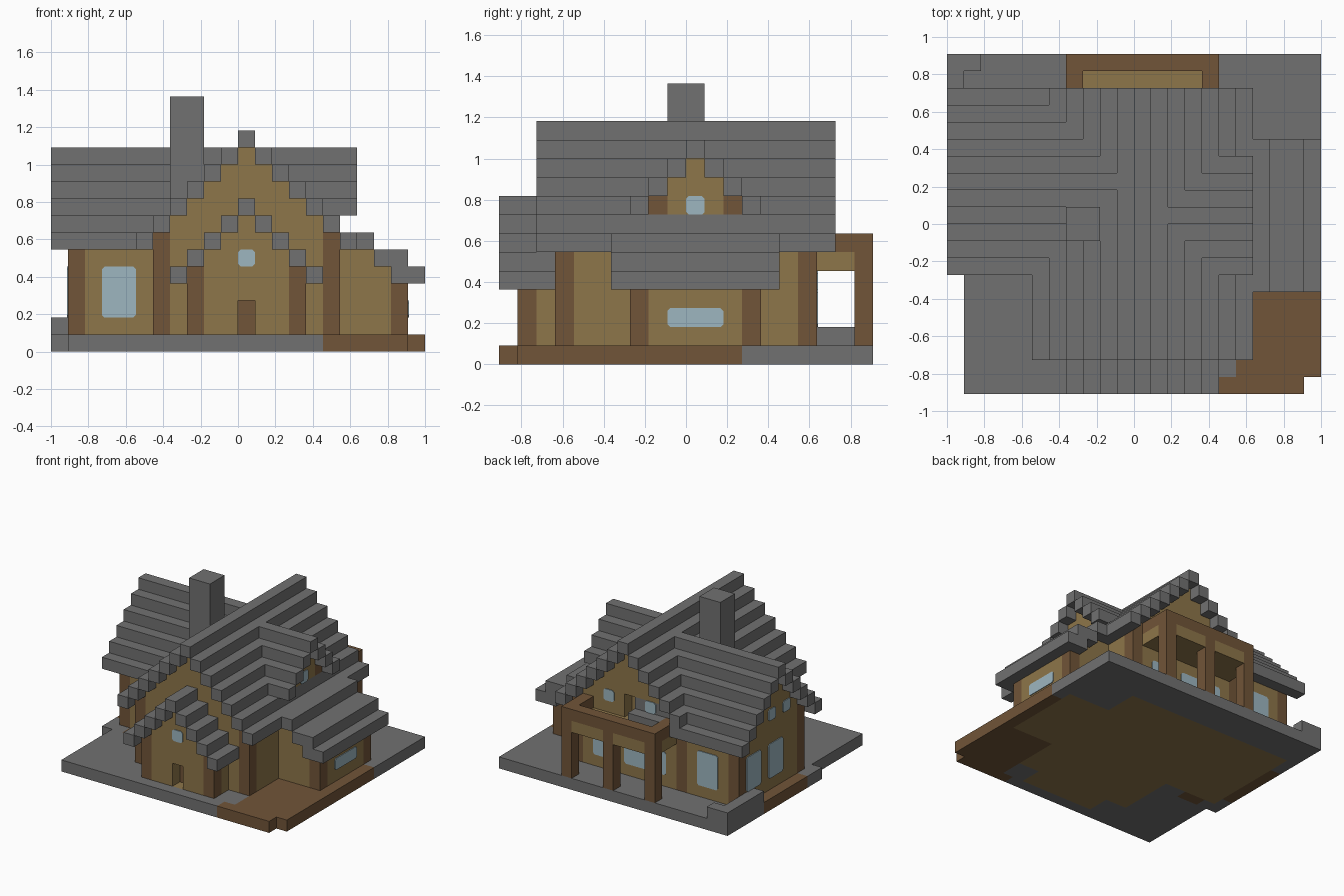
import bpy
import bmesh
from mathutils import Vector

cube = bpy.data.objects.get("Cube")
if cube:
    bpy.data.objects.remove(cube)

U = 1 / 11  # size of one building block


def material(name, rgb):
    m = bpy.data.materials.new(name)
    m.use_nodes = True
    m.diffuse_color = (*rgb, 1)
    m.node_tree.nodes["Principled BSDF"].inputs["Base Color"].default_value = (*rgb, 1)
    return m


MATS = {
    "stone": material("grey stone", (0.165, 0.165, 0.165)),
    "timber": material("brown timber", (0.165, 0.09, 0.04)),
    "plaster": material("tan plaster", (0.27, 0.18, 0.068)),
    "glass": material("pale blue glass", (0.34, 0.47, 0.53)),
}
SLOTS = list(MATS)
blocks = {}  # cell -> (part, colour)


def put(part, colour, xs, ys, zs):
    for x in xs:
        for y in ys:
            for z in zs:
                blocks[x, y, z] = (part, colour)


def span(a, b):
    return range(a, b)


def finish(name, bm):
    mesh = bpy.data.meshes.new(name)
    bm.to_mesh(mesh)
    bm.free()
    for m in MATS.values():
        mesh.materials.append(m)
    bpy.context.collection.objects.link(bpy.data.objects.new(name, mesh))


# Gables: ridge axis, ridge cell, ridge top, reach to the eaves, start, end, overhangs
GABLES = [
    ("y", 0, 13, 6, -8, 8, 1, 1),     # main house
    ("x", 2, 12, 5, -11, 0, 1, 0),    # left wing
    ("x", 0, 12, 3, 1, 7, 0, 1),      # right dormer
    ("y", 0, 9, 4, -10, -7, 1, 0),    # front porch
]


def gable_cells(gable, roof):
    axis, centre, top, reach, lo, hi, over_lo, over_hi = gable
    if not roof:
        reach, lo, hi = reach - 1, lo + over_lo, hi - over_hi
    for side in range(-reach, reach + 1):
        t = top - abs(side)
        for along in range(lo, hi):
            for z in ([t - 1] if roof else range(1, t - 1)):
                yield (centre + side, along, z) if axis == "y" else (along, centre + side, z)


# Walls
for g in GABLES:
    for c in gable_cells(g, False):
        blocks[c] = ("walls", "plaster")
for x, top in ((6, 6), (7, 6), (8, 5), (9, 4)):
    put("walls", "plaster", [x], span(-3, 4), span(1, top))
footprint = {(x, y) for x, y, z in blocks}

# Corner posts
for xs, ys, z0, z1 in (
    ((-5, 5), (-7, 6), 1, 7),
    ((-3, 3), (-9,), 1, 5),
    ((-10,), (-2, 6), 1, 7),
    ((9,), (-3, 3), 1, 4),
    ((5,), (-2, 2), 7, 9),
):
    put("corner_posts", "timber", xs, ys, span(z0, z1))

# Stepped roofs
for g in GABLES:
    for c in gable_cells(g, True):
        blocks[c] = ("roof", "stone")
for x, z in ((7, 6), (8, 5), (9, 5), (9, 4), (10, 4)):
    put("roof", "stone", [x], span(-4, 5), [z])

# Chimney
put("chimney", "stone", span(-4, -2), span(-1, 1), span(7, 15))

# Recessed doors, front and balcony
put("front_door", "timber", [0], [-8], span(1, 3))
put("balcony_door", "plaster", [0], [5], span(6, 8))
for z in (1, 2):
    del blocks[0, -9, z]
for z in (6, 7):
    del blocks[0, 6, z]

# Rear balcony: floor, railing and posts
put("balcony_floor", "plaster", span(-4, 5), span(7, 10), [5])
put("balcony_rail", "timber", span(-4, 5), [9], [6])
put("balcony_rail", "timber", (-4, 4), span(7, 9), [6])
put("balcony_posts", "timber", (-4, 0, 4), [9], span(1, 7))


# Ground slab with wooden decking
def ground_colour(x, y):
    if (x, y) in footprint:
        return "plaster"
    deck_start = 5 if y == -10 else 6
    if x >= deck_start and y < 3:
        return "timber"
    if x == -11 and -1 <= y < 5 or y == -3 and x in (-9, -8):
        return "timber"
    return "stone"


for x in span(-11, 11):
    for y in span(-10, 10):
        if (x, y) != (10, -10) and (x > -11 or y >= -3):
            put("ground_slab", ground_colour(x, y), [x], [y], [0])

# Low garden wall at the rear left corner
put("garden_wall", "stone", [-11], span(5, 10), [1])
put("garden_wall", "stone", [-10], [9], [1])


# Turn the blocks of one part into a mesh with only its exposed faces
def build_part(part):
    bm = bmesh.new()
    for cell, (owner, colour) in blocks.items():
        if owner != part:
            continue
        centre = Vector(cell) + Vector((0.5, 0.5, 0.5))
        for axis in range(3):
            for sign in (-1, 1):
                n = Vector((0, 0, 0))
                n[axis] = sign
                if tuple(int(c + d) for c, d in zip(cell, n)) in blocks:
                    continue
                a = Vector((0, 0, 0))
                a[(axis + 1) % 3] = 0.5
                b = n.cross(a)
                mid = centre + n / 2
                f = bm.faces.new([bm.verts.new((mid + v) * U)
                                  for v in (-a - b, a - b, a + b, b - a)])
                f.material_index = SLOTS.index(colour)
    bmesh.ops.remove_doubles(bm, verts=bm.verts, dist=0.001)
    bmesh.ops.dissolve_limit(bm, angle_limit=0.02, verts=bm.verts,
                             edges=bm.edges, delimit={"MATERIAL"})
    finish(part, bm)


for part in sorted({p for p, c in blocks.values()}):
    build_part(part)


# Window panes: thin plates with clipped corners
def window(name, axis, sign, plane, a0, a1, z0, z1):
    cut = 0.15
    outline = [(a0 + cut, z0), (a1 - cut, z0), (a1, z0 + cut), (a1, z1 - cut),
               (a1 - cut, z1), (a0 + cut, z1), (a0, z1 - cut), (a0, z0 + cut)]
    bm = bmesh.new()
    p = plane * U
    verts = [bm.verts.new((p, a * U, z * U) if axis == "x" else (a * U, p, z * U))
             for a, z in outline]
    face = bm.faces.new(verts)
    push = Vector((sign, 0, 0) if axis == "x" else (0, sign, 0)) * 0.006
    out = bmesh.ops.extrude_face_region(bm, geom=[face])
    bmesh.ops.translate(bm, vec=push,
                        verts=[v for v in out["geom"] if isinstance(v, bmesh.types.BMVert)])
    bmesh.ops.recalc_face_normals(bm, faces=bm.faces)
    for f in bm.faces:
        f.material_index = SLOTS.index("glass")
    finish(name, bm)


window("left_wing_front_window", "y", -1, -2, -8, -6, 2, 5)
window("left_wing_back_window", "y", 1, 7, -8, -6, 2, 5)
window("porch_gable_window", "y", -1, -9, 0, 1, 5, 6)
window("right_wing_window", "x", 1, 10, -1, 2, 2, 3)
window("dormer_window", "x", 1, 6, 0, 1, 8, 9)
window("left_side_rear_window", "x", -1, -10, 4, 6, 2, 5)
window("left_side_front_window", "x", -1, -10, 1, 3, 2, 5)
window("left_gable_rear_window", "x", -1, -10, 2, 3, 7, 8)
window("left_gable_front_window", "x", -1, -10, 0, 1, 7, 8)
window("balcony_left_window", "y", 1, 7, 2, 3, 7, 8)
window("balcony_right_window", "y", 1, 7, -2, -1, 7, 8)
window("back_left_window", "y", 1, 7, 2, 4, 2, 4)
window("back_right_window", "y", 1, 7, -3, 1, 2, 4)
